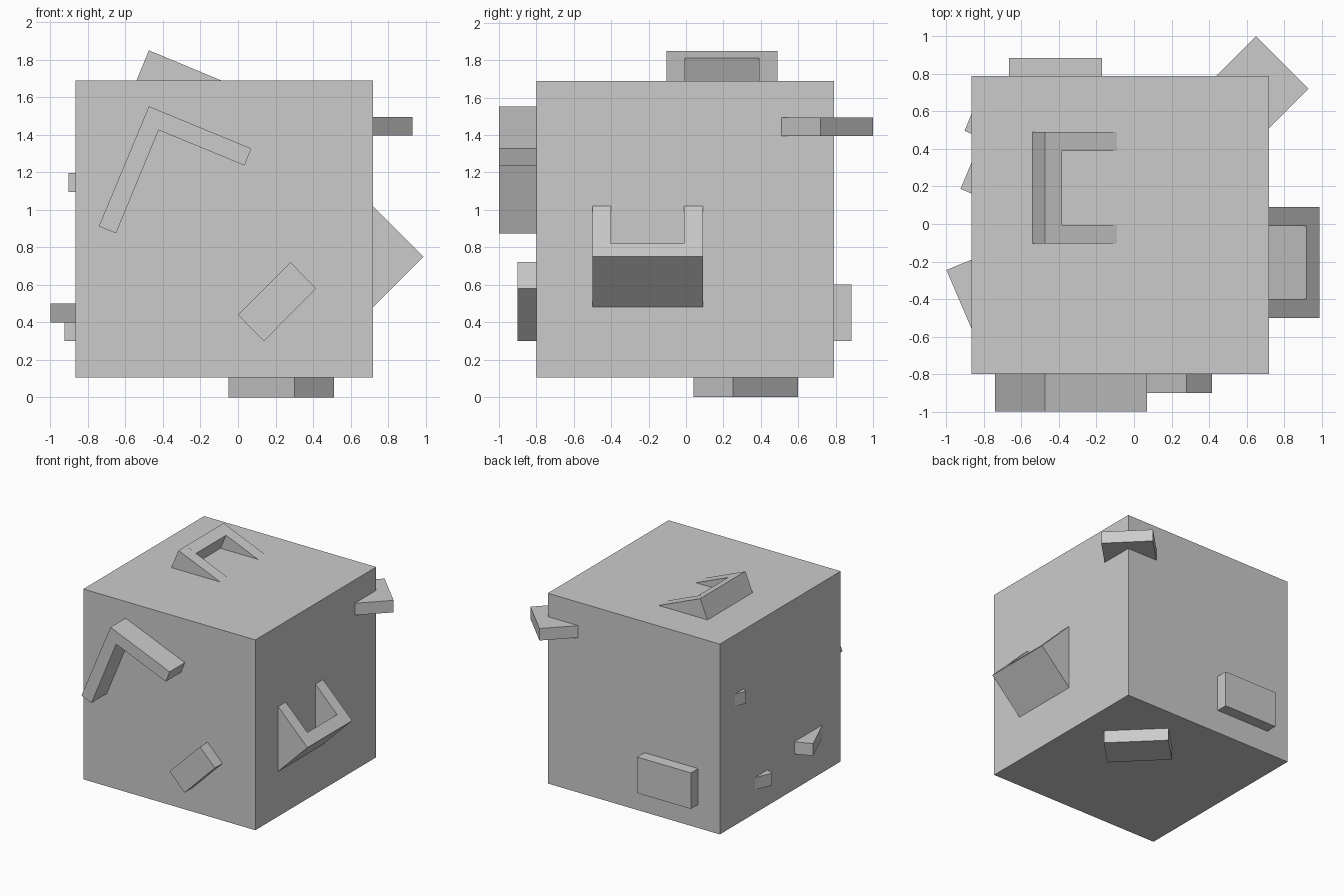
import bpy, bmesh
from mathutils import Vector

if "Cube" in bpy.data.objects:
    bpy.data.objects.remove(bpy.data.objects["Cube"])

grey = bpy.data.materials.new("plain grey")
grey.diffuse_color = (0.6, 0.6, 0.6, 1)
grey.use_nodes = True
grey.node_tree.nodes["Principled BSDF"].inputs["Base Color"].default_value = grey.diffuse_color

AXES = {"x": (1, 2, 0), "y": (0, 2, 1), "z": (0, 1, 2)}


def prism(bm, pts, axis, lo, hi):
    """Extrude a flat outline along an axis; outline is in the other two axes."""
    a, b, c = AXES[axis]

    def vert(p, d):
        co = Vector()
        co[a], co[b], co[c] = p[0], p[1], d
        return bm.verts.new(co)

    v0 = [vert(p, lo) for p in pts]
    v1 = [vert(p, hi) for p in pts]
    n = len(pts)
    faces = [bm.faces.new(v0), bm.faces.new(v1)]
    for i in range(n):
        j = (i + 1) % n
        faces.append(bm.faces.new((v0[i], v0[j], v1[j], v1[i])))
    bmesh.ops.recalc_face_normals(bm, faces=faces)


def part(name, *prisms):
    bm = bmesh.new()
    for p in prisms:
        prism(bm, *p)
    mesh = bpy.data.meshes.new(name)
    bm.to_mesh(mesh)
    bm.free()
    mesh.materials.append(grey)
    bpy.context.collection.objects.link(bpy.data.objects.new(name, mesh))


def rect(x0, x1, y0, y1):
    return [(x0, y0), (x1, y0), (x1, y1), (x0, y1)]


# Main cube
X0, X1, Y0, Y1, Z0, Z1 = -0.865, 0.72, -0.80, 0.79, 0.105, 1.69
part("cube_body", (rect(X0, X1, Y0, Y1), "z", Z0, Z1))

# Front: tilted angle bracket and tilted block
part("front_angle_bracket",
     ([(-0.475, 1.552), (0.07, 1.327), (0.035, 1.236), (-0.423, 1.425),
       (-0.65, 0.875), (-0.742, 0.912)], "y", -1.0, Y0))
part("front_block",
     ([(0, 0.44), (0.28, 0.72), (0.417, 0.58), (0.138, 0.30)], "y", -0.9, Y0))


def u_bracket(name, band, arm, lo, hi):
    """A cross band joined to two side arms, leaving a notch between them."""
    part(name, (band, "y", lo + 0.1, hi - 0.1),
         (arm, "y", lo, lo + 0.1), (arm, "y", hi - 0.1, hi))


# Right: U bracket sunk at 45 degrees
u_bracket("right_u_bracket",
          [(0.99, 0.75), (0.92, 0.82), (X1, 0.62), (X1, 0.48)],
          [(0.99, 0.75), (X1, 1.02), (X1, 0.48)], -0.5, 0.09)

# Top: U bracket sunk at a shallow tilt
u_bracket("top_u_bracket",
          [(-0.541, Z1), (-0.475, 1.85), (-0.383, 1.812), (-0.434, Z1)],
          [(-0.541, Z1), (-0.475, 1.85), (-0.09, Z1)], -0.105, 0.49)

# Back corner: diagonal slab wrapped around the vertical edge
part("corner_slab",
     ([(0.65, 1.0), (0.93, 0.72), (X1, 0.51), (X1, Y1), (0.44, Y1)],
      "z", 1.395, 1.495))

# Back and bottom blocks
part("back_block", (rect(-0.665, -0.17, Y1, 0.885), "z", 0.30, 0.60))
part("bottom_block",
     ([(0.30, 0.04), (0.512, 0.252), (0.16, 0.60), (-0.05, 0.39)], "z", 0, Z0))

# Left: corners of sunken slabs
for name, tip, y_hi, y_lo, z in (
        ("left_upper_corner", (-0.903, 0.497), 0.59, 0.48, 1.095),
        ("left_lower_corner", (-0.925, 0.187), 0.33, 0.162, 0.30),
        ("left_large_corner", (-1.0, -0.245), -0.19, -0.56, 0.40)):
    part(name, ([tip, (X0, y_hi), (X0, y_lo)], "z", z, z + 0.102))
